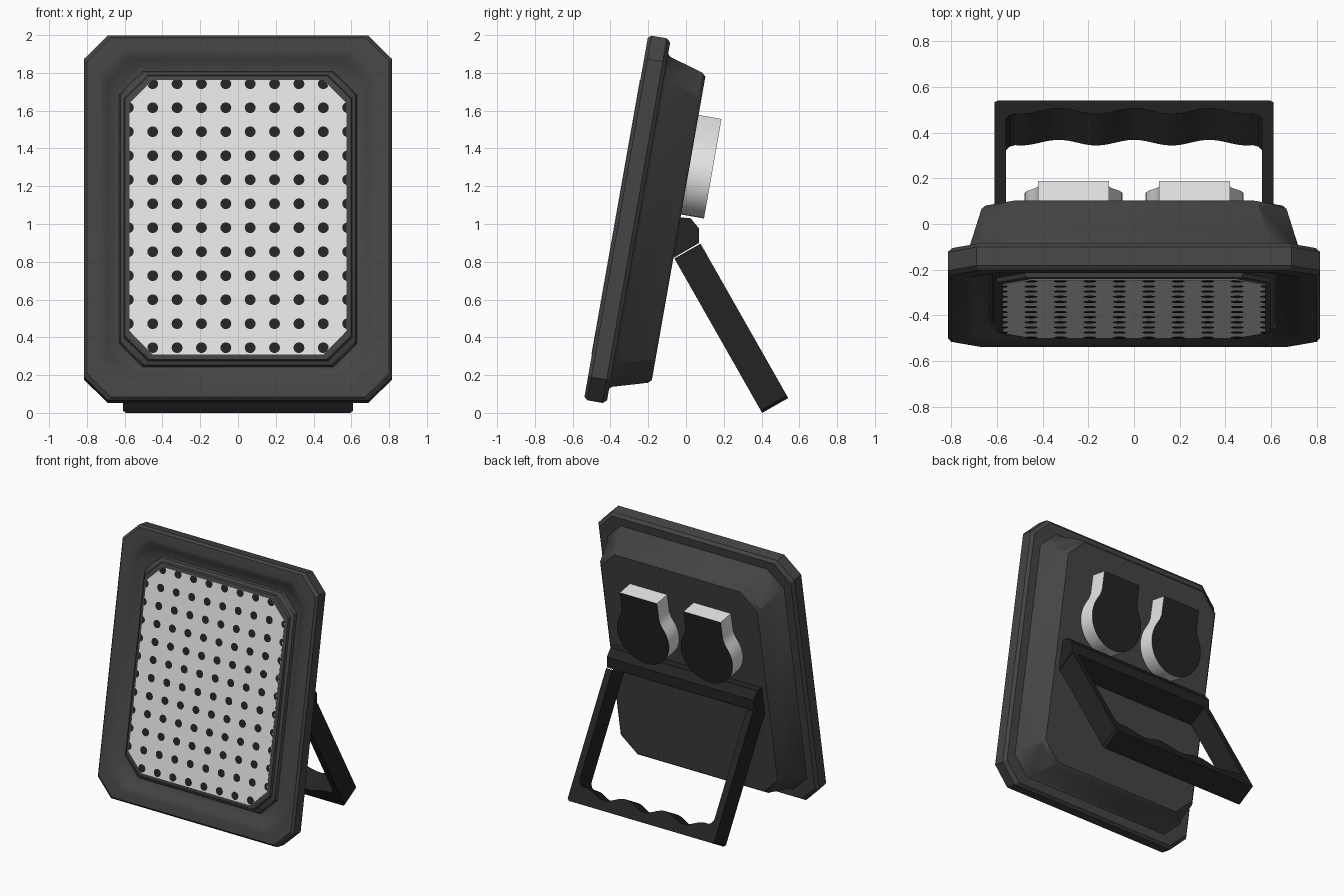
import bpy, bmesh
from math import sin, cos, pi, radians
from mathutils import Vector

cube = bpy.data.objects.get("Cube")
if cube:
    bpy.data.objects.remove(cube, do_unlink=True)


def material(name, value):
    m = bpy.data.materials.new(name)
    m.use_nodes = True
    colour = (value, value, value, 1)
    m.diffuse_color = colour
    m.node_tree.nodes["Principled BSDF"].inputs["Base Color"].default_value = colour
    return m


GREY = material("dark_grey_housing", 0.058)
BLACK = material("black_plastic", 0.017)
LIGHT = material("light_grey", 0.78)

# Axes of the leaning lamp: across, up its face, and out of its back
TILT = radians(10)
X = Vector((1, 0, 0))
UP = Vector((0, sin(TILT), cos(TILT)))
BACK = Vector((0, cos(TILT), -sin(TILT)))
CENTRE = Vector((0, -0.37, 1.035))


def lamp(x, v, w):
    return CENTRE + X * x + UP * v + BACK * w


def finish(name, bm, mats, recalc=True):
    if recalc:
        bmesh.ops.recalc_face_normals(bm, faces=bm.faces)
    mesh = bpy.data.meshes.new(name)
    bm.to_mesh(mesh)
    bm.free()
    for m in mats:
        mesh.materials.append(m)
    ob = bpy.data.objects.new(name, mesh)
    bpy.context.collection.objects.link(ob)
    bpy.ops.object.select_all(action='DESELECT')
    ob.select_set(True)
    bpy.context.view_layer.objects.active = ob
    bpy.ops.object.shade_smooth_by_angle(angle=radians(32))
    return ob


def loft(name, rings, mats, cap_index=0):
    """Join rings of points; the last cap takes material cap_index."""
    bm = bmesh.new()
    loops = [[bm.verts.new(p) for p in ring] for ring in rings]
    n = len(loops[0])
    for a, b in zip(loops, loops[1:]):
        for i in range(n):
            j = (i + 1) % n
            bm.faces.new((a[i], a[j], b[j], b[i]))
    bm.faces.new(loops[0])
    bm.faces.new(loops[-1]).material_index = cap_index
    return finish(name, bm, mats)


def octagon(hx, w, chamfer=0.125, extra=0.165):
    """Chamfered rectangle in the lamp plane at depth w."""
    hv, c = hx + extra, chamfer
    quarter = [(hx, hv - c), (hx - c, hv)]
    half = quarter + [(-x, v) for x, v in reversed(quarter)]
    return [lamp(x, v, w) for x, v in half + [(-x, -v) for x, v in half]]


# Housing: raised window plinth, dished front, rim and tapered back
profile = [(0.58, 0.0), (0.597, 0.004), (0.603, 0.022), (0.622, 0.035), (0.63, 0.055),
           (0.655, 0.05), (0.69, 0.025), (0.715, 0.006), (0.735, 0.0), (0.80, 0.0),
           (0.815, 0.018), (0.815, 0.1), (0.797, 0.121), (0.735, 0.121), (0.722, 0.135),
           (0.668, 0.318), (0.65, 0.336)]
loft("housing", [octagon(x, w) for x, w in profile], [GREY])

# Light window with a grid of dots, clipped at the window edges
SW, SV = 0.575, 0.738
loft("window", [octagon(SW, w, 0.125, SV - SW) for w in (-0.003, 0.004)], [LIGHT])
bm = bmesh.new()
PITCH, R = 0.129, 0.029
LIMIT = SW + SV - 0.125
for col in range(10):
    for row in range(12):
        cx, cv = (col - 4.5) * PITCH, (row - 5.5) * PITCH + 0.008
        if abs(cx) + abs(cv) > LIMIT:
            continue
        ring = []
        for k in range(14):
            x, v = cx + R * cos(k * pi / 7), cv + R * sin(k * pi / 7)
            v = max(-SV, min(SV, v))
            x = max(-SW, min(SW, x))
            span = LIMIT - abs(v)
            x = max(-span, min(span, x))
            p = lamp(x, v, -0.006)
            if not ring or (p - ring[-1]).length > 0.001:
                ring.append(p)
        if (ring[0] - ring[-1]).length < 0.001:
            ring.pop()
        bm.faces.new([bm.verts.new(p) for p in ring])
finish("window_dots", bm, [BLACK], recalc=False)

# Two keyhole-shaped pads on the back, light sides and dark faces
arc = [(0.215 * sin(a), 0.29 - 0.215 * cos(a))
       for a in (radians(d) for d in range(0, 121, 10))]
right = arc + [(0.168, 0.43), (0.156, 0.47), (0.155, 0.61)]
outline = right + [(-x, v) for x, v in reversed(right[1:])]
for side, cx in (("left", 0.265), ("right", -0.265)):
    loft(side + "_back_pad",
         [[lamp(cx + x, v, w) for x, v in outline] for w in (0.325, 0.459)],
         [LIGHT, BLACK], 1)

# Hinge bar across the back
section = [(-0.08, 1.0), (-0.03, 1.035), (0.025, 1.03), (0.07, 0.975),
           (0.07, 0.9), (-0.064, 0.822), (-0.1, 0.84)]
loft("hinge_bar", [[Vector((x, y, z)) for y, z in section] for x in (-0.61, 0.61)], [BLACK])

# Stand: U-shaped handle with a wavy finger grip
LEAN = radians(29.6)
ALONG = Vector((0, -sin(LEAN), cos(LEAN)))
ACROSS = Vector((0, cos(LEAN), sin(LEAN)))
FOOT = Vector((0, 0.403, 0))
LEG = 0.94
u = [(-0.56, LEG), (-0.61, LEG), (-0.61, 0.015), (-0.595, 0), (0.595, 0),
     (0.61, 0.015), (0.61, LEG), (0.56, LEG), (0.56, 0.16), (0.545, 0.13)]
for i in range(41):
    x = 0.52 - 0.026 * i
    u.append((x, 0.095 - 0.025 * cos(2 * pi * x / 0.33)))
u += [(-0.545, 0.13), (-0.56, 0.16)]
loft("stand_handle",
     [[FOOT + X * x + ALONG * s + ACROSS * t for x, s in u] for t in (0, 0.159)], [BLACK])
